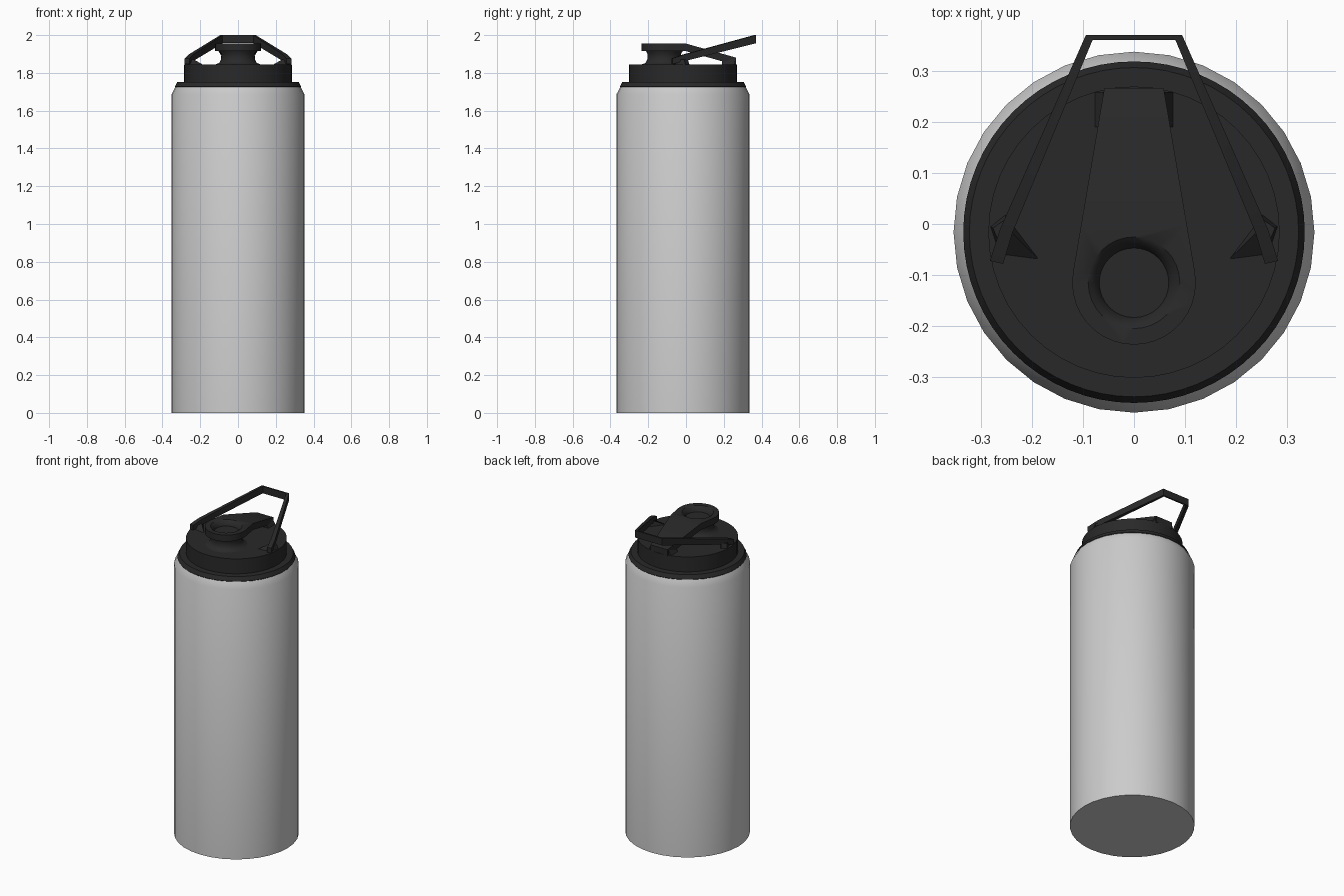
import bpy, bmesh, math
from mathutils import Vector

if "Cube" in bpy.data.objects:
    bpy.data.objects.remove(bpy.data.objects["Cube"])

CY = -0.016          # bottle axis
SPOUT_Y = -0.115     # spout axis


def material(name, rgb):
    m = bpy.data.materials.new(name)
    m.use_nodes = True
    m.diffuse_color = (*rgb, 1)
    bsdf = m.node_tree.nodes["Principled BSDF"]
    bsdf.inputs["Base Color"].default_value = (*rgb, 1)
    bsdf.inputs["Roughness"].default_value = 0.6
    return m


STEEL = material("light grey", (0.6, 0.6, 0.6))
BLACK = material("soft black", (0.022, 0.022, 0.022))


def finish(name, bm, mat, angle=35):
    bmesh.ops.recalc_face_normals(bm, faces=bm.faces)
    mesh = bpy.data.meshes.new(name)
    bm.to_mesh(mesh)
    bm.free()
    ob = bpy.data.objects.new(name, mesh)
    bpy.context.collection.objects.link(ob)
    mesh.materials.append(mat)
    bpy.ops.object.select_all(action='DESELECT')
    ob.select_set(True)
    bpy.context.view_layer.objects.active = ob
    bpy.ops.object.shade_smooth_by_angle(angle=math.radians(angle))
    return ob


def loft(bm, rings):
    """Skin closed rings of points and cap both ends."""
    rows = [[bm.verts.new(p) for p in ring] for ring in rings]
    n = len(rows[0])
    for a, b in zip(rows, rows[1:]):
        for i in range(n):
            j = (i + 1) % n
            bm.faces.new((a[i], a[j], b[j], b[i]))
    bm.faces.new(rows[0][::-1])
    bm.faces.new(rows[-1])


def lathe(name, profile, y, mat, sides=32, angle=35):
    bm = bmesh.new()
    turn = [2 * math.pi * i / sides for i in range(sides)]
    loft(bm, [[(r * math.cos(t), y + r * math.sin(t), z) for t in turn]
              for r, z in profile])
    return finish(name, bm, mat, angle)


# Bottle and lid
lathe("bottle_body", [(0.353, 0), (0.353, 1.685), (0.33, 1.73)], CY, STEEL)
lathe("lid_collar", [(0.33, 1.722), (0.334, 1.728), (0.322, 1.752)], CY, BLACK, 64, 25)
lathe("lid_cap", [(0.285, 1.745), (0.285, 1.845)], CY, BLACK, 48)
lathe("spout_neck", [(0.125, 1.843), (0.1, 1.852), (0.09, 1.87), (0.088, 1.9),
                     (0.1, 1.92)], SPOUT_Y, BLACK, 32, 60)

# Spout flap: rounded front, tapering back, bent down behind the spout
R = 0.121
outline = [(R * math.cos(t), SPOUT_Y + R * math.sin(t))
           for t in [math.radians(170 + 20 * i / 2) for i in range(21)]]
outline += [(0.058, 0.266), (-0.058, 0.266)]
bm = bmesh.new()
loft(bm, [[(x, y, z) for x, y in outline] for z in (1.915, 1.955)])
bmesh.ops.bisect_plane(bm, geom=bm.verts[:] + bm.edges[:] + bm.faces[:],
                       plane_co=(0, 0, 0), plane_no=(0, 1, 0))
for v in bm.verts:
    v.co.z -= 0.28 * max(0, v.co.y)
flap = finish("spout_flap", bm, BLACK)

# Dished recess in the flap
cutter = lathe("recess_cutter", [(0.068, 1.924), (0.071, 1.935), (0.08, 1.947),
                                 (0.092, 1.957), (0.092, 1.98)], SPOUT_Y, BLACK)
cutter.hide_render = True
cutter.hide_set(True)
cut = flap.modifiers.new("recess", 'BOOLEAN')
cut.operation = 'DIFFERENCE'
cut.solver = 'EXACT'
cut.object = cutter

# Hinge block under the back of the flap
bm = bmesh.new()
loft(bm, [[(s * w, y, z) for s, y in ((-1, 0.19), (1, 0.19), (1, 0.258), (-1, 0.258))]
          for w, z in ((0.078, 1.842), (0.06, 1.875))])
finish("flap_hinge", bm, BLACK)

# Carry handle: a flat strap, (outer xy, inner xy, bottom, top) at each station
half = [((0.282, -0.072), (0.256, -0.078), 1.846, 1.876),
        ((0.262, -0.01), (0.238, -0.018), 1.862, 1.897),
        ((0.094, 0.37), (0.081, 0.36), 1.957, 2.0)]
stations = half + [((-o[0], o[1]), (-i[0], i[1]), b, t)
                   for o, i, b, t in reversed(half)]
bm = bmesh.new()
loft(bm, [[(*o, b), (*i, b), (*i, t), (*o, t)] for o, i, b, t in stations])
finish("carry_handle", bm, BLACK, 25)

# Handle pivots on the cap
for side, name in ((1, "left"), (-1, "right")):
    bm = bmesh.new()
    base = [(0.281, -0.005), (0.252, 0.018), (0.185, -0.07), (0.262, -0.06)]
    crown = [(0.276, -0.008), (0.25, 0.01), (0.236, -0.02), (0.262, -0.04)]
    loft(bm, [[(side * x, y, 1.843) for x, y in base],
              [(side * x, y, 1.872) for x, y in crown]])
    finish(name + "_handle_pivot", bm, BLACK)
